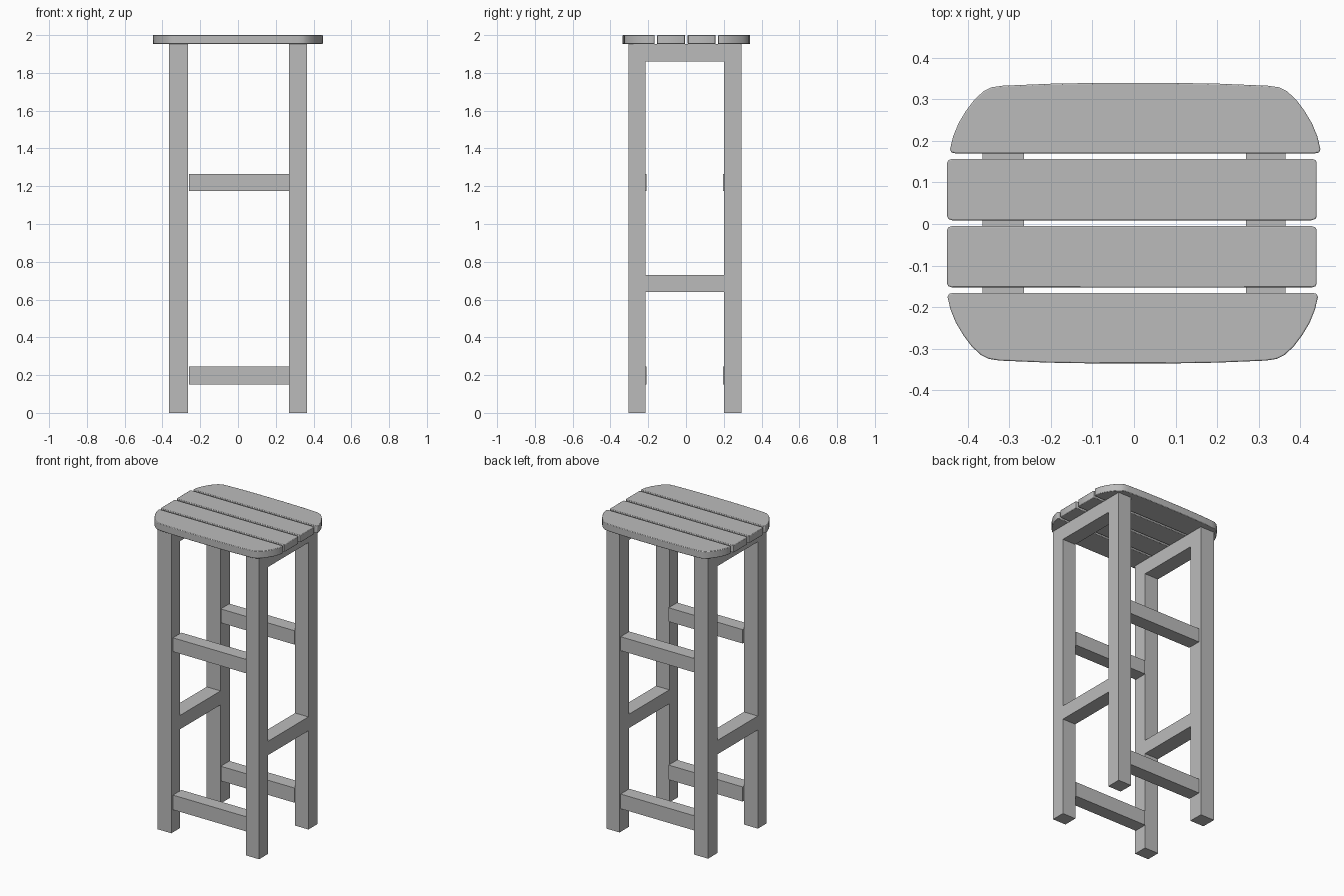
import bpy
import bmesh
import math
from mathutils import Matrix

cube = bpy.data.objects.get("Cube")
if cube:
    bpy.data.objects.remove(cube, do_unlink=True)

# Single wood-grey finish
grey = bpy.data.materials.new("plain_grey")
grey.use_nodes = True
grey.diffuse_color = (0.5, 0.5, 0.5, 1)
grey.node_tree.nodes["Principled BSDF"].inputs["Base Color"].default_value = grey.diffuse_color


def add_object(name, bm):
    bmesh.ops.recalc_face_normals(bm, faces=bm.faces)
    mesh = bpy.data.meshes.new(name)
    bm.to_mesh(mesh)
    bm.free()
    mesh.materials.append(grey)
    obj = bpy.data.objects.new(name, mesh)
    bpy.context.collection.objects.link(obj)
    return obj


def box(name, xs, ys, zs):
    bm = bmesh.new()
    bmesh.ops.create_cube(bm, size=1)
    for v in bm.verts:
        for axis, (low, high) in enumerate((xs, ys, zs)):
            v.co[axis] = high if v.co[axis] > 0 else low
    return add_object(name, bm)


def plank(name, outline, x=0, y=0, turn=0):
    """Extrude a flat outline into a seat plank with softened edges."""
    bm = bmesh.new()
    face = bm.faces.new([bm.verts.new((px, py, SEAT_BOTTOM)) for px, py in outline])
    ext = bmesh.ops.extrude_face_region(bm, geom=[face])
    for v in ext["geom"]:
        if isinstance(v, bmesh.types.BMVert):
            v.co.z = SEAT_TOP
    bm.transform(Matrix.Translation((x, y, 0)) @ Matrix.Rotation(turn, 4, "Z"))
    obj = add_object(name, bm)
    bevel = obj.modifiers.new("soft_edges", "BEVEL")
    bevel.width = 0.003
    bevel.segments = 2
    bevel.limit_method = "ANGLE"
    bevel.angle_limit = math.radians(50)
    bpy.ops.object.select_all(action="DESELECT")
    obj.select_set(True)
    bpy.context.view_layer.objects.active = obj
    bpy.ops.object.shade_smooth_by_angle(angle=math.radians(35))


def mirrored(half):
    return half + [(-x, y) for x, y in reversed(half)]


SEAT_BOTTOM, SEAT_TOP = 1.953, 2.0
SIDES = {"right": (-0.365, -0.265), "left": (0.27, 0.365)}
ENDS = {"front": (-0.305, -0.215), "back": (0.2, 0.295)}

# Legs
for side, xs in SIDES.items():
    for end, ys in ENDS.items():
        box(f"{end}_{side}_leg", xs, ys, (0, SEAT_BOTTOM))

# Side rails: seat support and middle stretcher
for side, xs in SIDES.items():
    for label, zs in (("seat_support", (1.86, SEAT_BOTTOM)), ("side_stretcher", (0.64, 0.73))):
        box(f"{side}_{label}", xs, (-0.215, 0.2), zs)

# Front and back rails
for end, ys in (("front", (-0.295, -0.208)), ("back", (0.195, 0.284))):
    for label, zs in (("lower", (0.15, 0.245)), ("upper", (1.175, 1.265))):
        box(f"{end}_{label}_rail", (-0.26, 0.27), ys, zs)

# Straight middle planks with clipped corners
middle = mirrored([(0.433, -0.074), (0.442, -0.071), (0.445, -0.065),
                   (0.445, 0.065), (0.442, 0.071), (0.433, 0.074)])
plank("back_middle_plank", middle, x=-0.005, y=0.083)
plank("front_middle_plank", middle, x=-0.005, y=-0.079)

# Curved outer planks, the front one turned half round
outer = mirrored([(0.432, 0.17), (0.443, 0.172), (0.446, 0.18), (0.439, 0.21),
                  (0.426, 0.242), (0.408, 0.272), (0.387, 0.3), (0.365, 0.32),
                  (0.347, 0.329), (0.32, 0.333), (0.2, 0.338), (0.08, 0.34)])
plank("back_plank", outer, x=0.003)
plank("front_plank", outer, x=-0.003, y=0.004, turn=math.pi)
